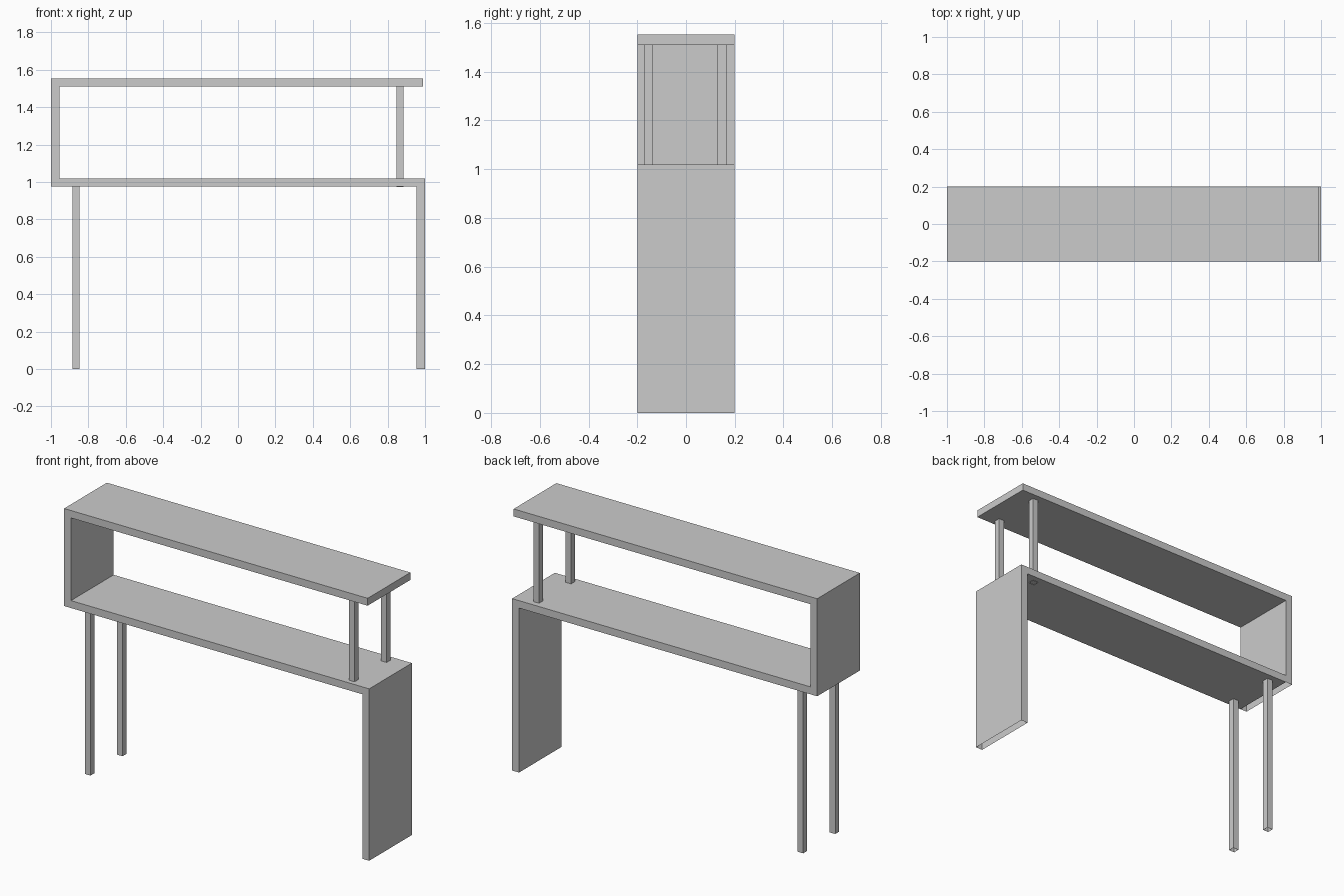
import bpy, bmesh

if "Cube" in bpy.data.objects:
    bpy.data.objects.remove(bpy.data.objects["Cube"])

DEPTH = 0.2      # half depth of the boards
POST = 0.0185    # half width of the square posts


def finish(bm, name):
    bmesh.ops.recalc_face_normals(bm, faces=bm.faces)
    mesh = bpy.data.meshes.new(name)
    bm.to_mesh(mesh)
    bm.free()
    obj = bpy.data.objects.new(name, mesh)
    bpy.context.collection.objects.link(obj)
    return obj


def extrude_profile(name, profile, open_edges):
    """Extrude an x/z outline along y, leaving the listed edges open."""
    bm = bmesh.new()
    front = [bm.verts.new((x, -DEPTH, z)) for x, z in profile]
    back = [bm.verts.new((x, DEPTH, z)) for x, z in profile]
    bm.faces.new(front)
    bm.faces.new(back[::-1])
    n = len(profile)
    for i in range(n):
        if i not in open_edges:
            j = (i + 1) % n
            bm.faces.new((front[i], back[i], back[j], front[j]))
    return finish(bm, name)


def post(name, x, y, z0, z1):
    """Square tube post with an open foot."""
    bm = bmesh.new()
    bmesh.ops.create_cube(bm, size=1)
    foot = [f for f in bm.faces if f.normal.z < -0.9]
    bmesh.ops.delete(bm, geom=foot, context='FACES_ONLY')
    for v in bm.verts:
        v.co = (x + v.co.x * 2 * POST, y + v.co.y * 2 * POST,
                z0 + (v.co.z + 0.5) * (z1 - z0))
    return finish(bm, name)


# Continuous folded board: top, left side, shelf and right side
extrude_profile("folded_board", [
    (-1, 0.975), (-1, 1.553), (0.99, 1.553), (0.99, 1.509),
    (-0.955, 1.509), (-0.955, 1.019), (1, 1.019), (1, 0),
    (0.955, 0), (0.955, 0.975), (-0.955, 0.975)], open_edges={7, 10})

# Pairs of slim posts: tall legs at the left, short supports at the right
for side, y in (("front", -0.153), ("back", 0.147)):
    post(side + "_leg", -0.866, y, 0, 0.975)
    post(side + "_upper_post", 0.866, y, 0.973, 1.509)
